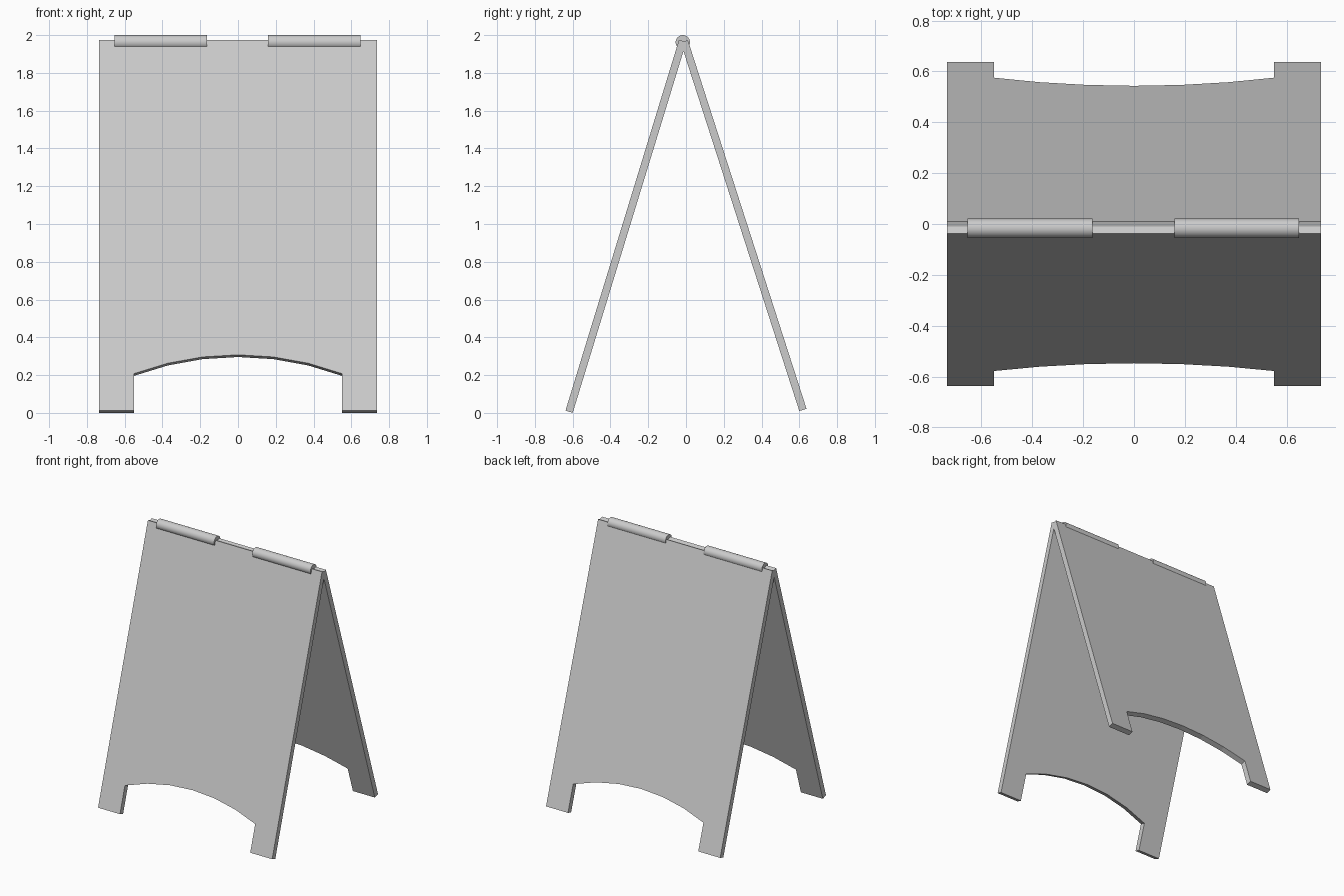
import bpy, bmesh, math
from mathutils import Matrix, Vector

if "Cube" in bpy.data.objects:
    bpy.data.objects.remove(bpy.data.objects["Cube"])

HALF_W, LEG_X, THICK = 0.735, 0.55, 0.04


def panel(name, foot, top, side):
    """Board with arched cut-out; foot/top are the (y, z) of its outer face, side is -1 front, +1 back."""
    up = Vector((0, top[0] - foot[0], top[1] - foot[1]))
    length = up.length
    up.normalize()
    inward = Vector((0, -side * up.z, side * up.y))
    if inward.z > 0:
        inward.negate()
    origin = Vector((0, foot[0], foot[1]))

    # Arch between the legs: shallow arc in six segments
    spring, rise = 0.205, 0.104
    radius = (LEG_X ** 2 + rise ** 2) / (2 * rise)
    half = math.asin(LEG_X / radius)
    arch = []
    for i in range(7):
        a = half * (1 - i / 3)
        arch.append((radius * math.sin(a), spring + rise - radius * (1 - math.cos(a))))
    outline = [(-HALF_W, 0), (-HALF_W, length), (HALF_W, length), (HALF_W, 0), (LEG_X, 0)]
    outline += arch + [(-LEG_X, 0)]

    bm = bmesh.new()
    face = bm.faces.new([bm.verts.new(origin + Vector((x, 0, 0)) + up * s) for x, s in outline])
    ext = bmesh.ops.extrude_face_region(bm, geom=[face], use_keep_orig=True)
    moved = [v for v in ext["geom"] if isinstance(v, bmesh.types.BMVert)]
    bmesh.ops.translate(bm, verts=moved, vec=inward * THICK)
    bmesh.ops.recalc_face_normals(bm, faces=bm.faces)
    mesh = bpy.data.meshes.new(name)
    bm.to_mesh(mesh)
    bm.free()
    bpy.context.collection.objects.link(bpy.data.objects.new(name, mesh))


def hinge(name, x):
    """Round hinge barrel along the top edge."""
    bpy.ops.mesh.primitive_cylinder_add(vertices=32, radius=0.038, depth=0.491,
                                        location=(x, -0.017, 1.962),
                                        rotation=(0, math.pi / 2, 0))
    bpy.context.object.name = name
    bpy.ops.object.shade_smooth_by_angle(angle=math.radians(35))


# Two leaning boards
panel("front_panel", (-0.638, 0.012), (-0.037, 1.975), -1)
panel("back_panel", (0.638, 0.022), (0.010, 1.973), 1)

# Hinges
hinge("left_hinge", -0.409)
hinge("right_hinge", 0.404)
